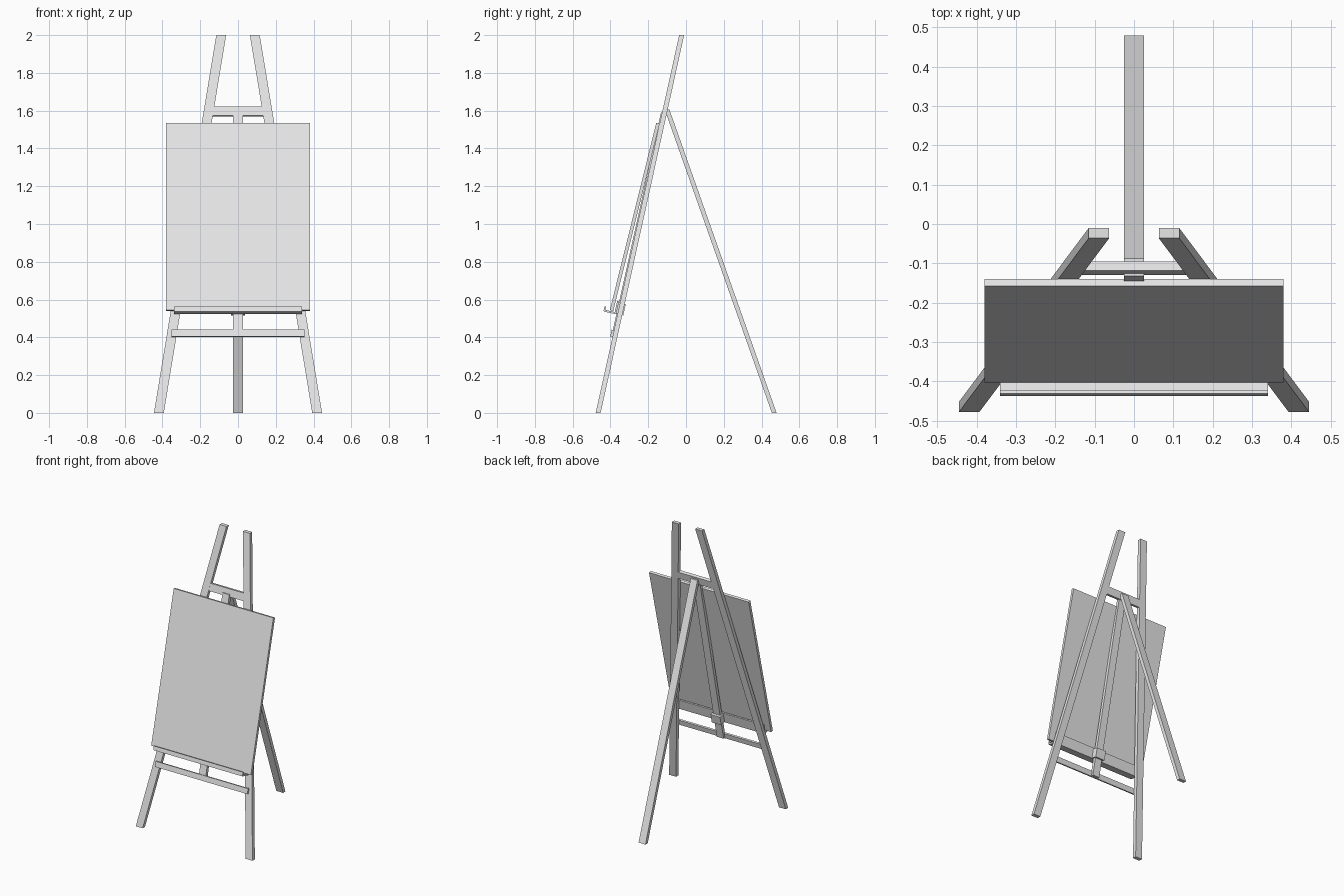
import bpy, bmesh, math
from mathutils import Matrix, Vector

cube = bpy.data.objects.get("Cube")
if cube:
    bpy.data.objects.remove(cube, do_unlink=True)

grey = bpy.data.materials.new("light_grey")
grey.use_nodes = True
grey.diffuse_color = (0.8, 0.8, 0.8, 1)
grey.node_tree.nodes["Principled BSDF"].inputs["Base Color"].default_value = (0.8, 0.8, 0.8, 1)

SLOPE = 0.221                    # backward lean of the front frame
LEAN = math.atan(SLOPE)


def frame_front(z):
    """Depth of the front face of the leaning frame at height z."""
    return -0.478 + SLOPE * z


def unit_box(name):
    bm = bmesh.new()
    bmesh.ops.create_cube(bm, size=1)
    mesh = bpy.data.meshes.new(name)
    obj = bpy.data.objects.new(name, mesh)
    bpy.context.collection.objects.link(obj)
    mesh.materials.append(grey)
    return obj, bm


def beam(name, foot, head, width, depth):
    """Slanted bar with level ends."""
    obj, bm = unit_box(name)
    foot, head = Vector(foot), Vector(head)
    for v in bm.verts:
        end = head if v.co.z > 0 else foot
        v.co = end + Vector((v.co.x * width, v.co.y * depth, 0))
    bm.to_mesh(obj.data)
    bm.free()
    return obj


def plank(name, origin_z, half_x, back, up, origin_y=None, lean=LEAN):
    """Box leaning with the frame; back and up are ranges in the leaning axes."""
    obj, bm = unit_box(name)
    y = frame_front(origin_z) if origin_y is None else origin_y
    size = Vector((2 * half_x, back[1] - back[0], up[1] - up[0]))
    mid = Vector((0, sum(back) / 2, sum(up) / 2))
    bm.transform(Matrix.Translation((0, y, origin_z)) @ Matrix.Rotation(-lean, 4, 'X')
                 @ Matrix.Translation(mid) @ Matrix.Diagonal(size).to_4x4())
    bm.to_mesh(obj.data)
    bm.free()
    return obj


# Front legs converge toward the top
for side, name in ((1, "left_leg"), (-1, "right_leg")):
    beam(name, (side * 0.419, frame_front(0) + 0.013, 0),
         (side * 0.089, frame_front(2) + 0.013, 2), 0.052, 0.026)

# Rear prop
beam("rear_leg", (0, 0.467, 0), (0, -0.1, 1.605), 0.052, 0.025)

# Sliding centre post
beam("centre_post", (0, frame_front(0.405) + 0.005, 0.405),
     (0, frame_front(1.59) + 0.005, 1.59), 0.052, 0.022)

# Cross bars
plank("upper_crossbar", 1.6, 0.145, (0.001, 0.0245), (-0.027, 0.024))
plank("lower_crossbar", 0.42, 0.352, (-0.0125, 0.001), (-0.018, 0.018))

# Tray with front lip, back rail and clamp block
plank("tray_shelf", 0.55, 0.34, (-0.074, -0.007), (-0.03, -0.02))
plank("tray_lip", 0.55, 0.34, (-0.076, -0.068), (-0.028, -0.002))
plank("tray_back_rail", 0.55, 0.34, (-0.017, -0.007), (-0.03, 0.04))
plank("tray_clamp", 0.55, 0.036, (-0.012, 0.031), (-0.028, 0.034))

# Canvas board resting on the tray
plank("canvas_board", 0.545, 0.38, (0, 0.0185), (0, 1.02),
      origin_y=-0.403, lean=math.atan(0.248))
